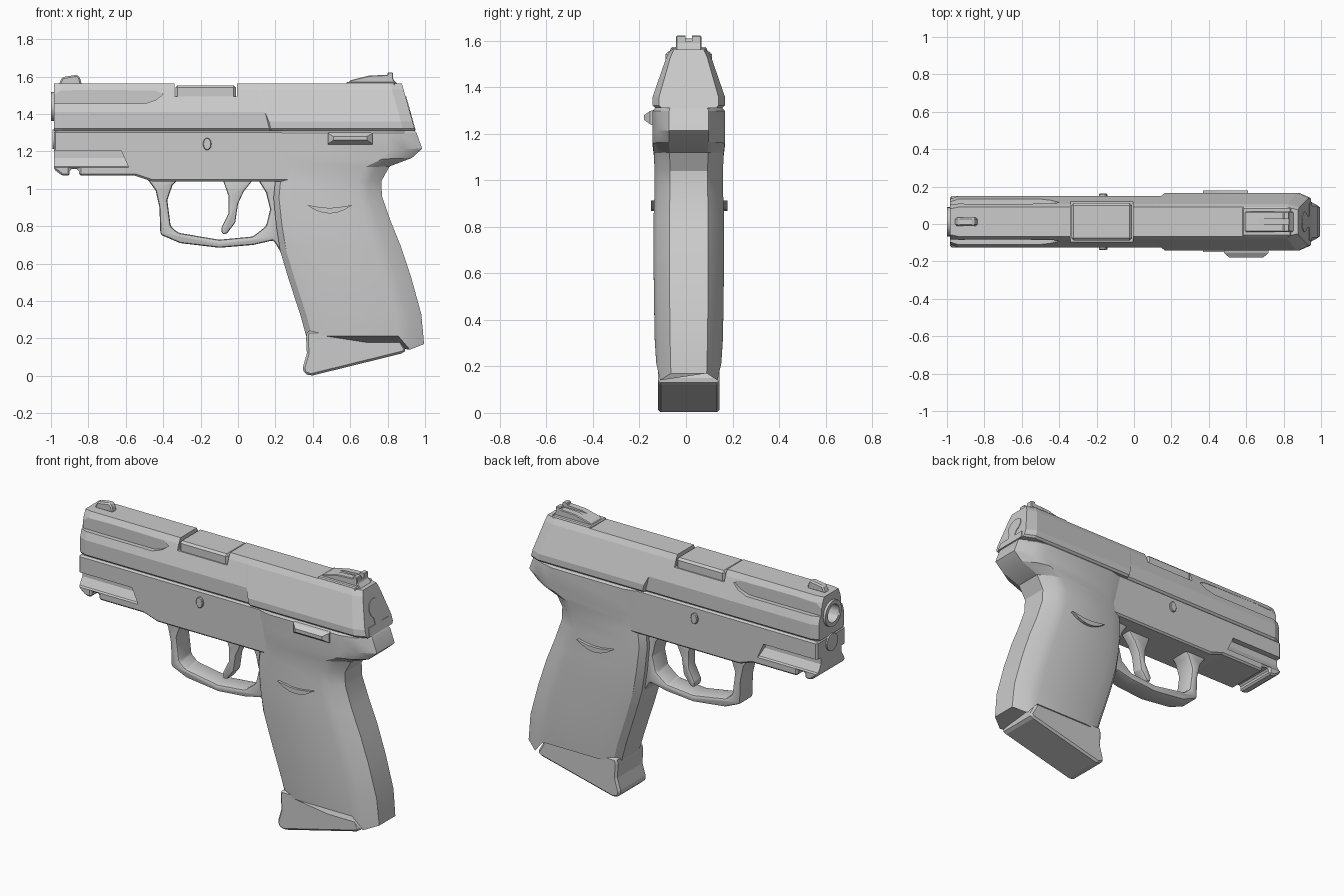
import bpy, bmesh, math

if "Cube" in bpy.data.objects:
    bpy.data.objects.remove(bpy.data.objects["Cube"])

C = 0.012  # centre plane of the body in y


def finish(name, bm, bevel=0.0, segs=1, smooth=False):
    bmesh.ops.recalc_face_normals(bm, faces=bm.faces)
    me = bpy.data.meshes.new(name)
    bm.to_mesh(me)
    bm.free()
    ob = bpy.data.objects.new(name, me)
    bpy.context.collection.objects.link(ob)
    bpy.ops.object.select_all(action='DESELECT')
    bpy.context.view_layer.objects.active = ob
    ob.select_set(True)
    if bevel:
        m = ob.modifiers.new("bevel", 'BEVEL')
        m.width, m.segments, m.limit_method = bevel, segs, 'ANGLE'
        bpy.ops.object.modifier_apply(modifier=m.name)
    if smooth:
        bpy.ops.object.shade_smooth_by_angle(angle=math.radians(25))
    return ob


def loft(name, rings, **kw):
    bm = bmesh.new()
    vs = [[bm.verts.new(p) for p in r] for r in rings]
    n = len(vs[0])
    for a, b in zip(vs, vs[1:]):
        for i in range(n):
            bm.faces.new((a[i], a[(i + 1) % n], b[(i + 1) % n], b[i]))
    bm.faces.new(vs[0])
    bm.faces.new(vs[-1])
    return finish(name, bm, **kw)


def prism(name, pts, y0, y1, **kw):
    """Side profile (x, z) extruded from y0 to y1, measured from the centre plane."""
    return loft(name, [[(x, C + y, z) for x, z in pts] for y in (y0, y1)], **kw)


def rod(name, x0, x1, r, z, n=24):
    ring = [(r * math.cos(2 * math.pi * i / n), r * math.sin(2 * math.pi * i / n)) for i in range(n)]
    return loft(name, [[(x, C + a, z + b) for a, b in ring] for x in (x0, x1)], smooth=True)


def box(name, x0, x1, hw, z0, z1, **kw):
    return prism(name, [(x0, z0), (x1, z0), (x1, z1), (x0, z1)], -hw, hw, **kw)


def cut(ob, *cutters):
    bpy.context.view_layer.objects.active = ob
    for c in cutters:
        m = ob.modifiers.new("cut", 'BOOLEAN')
        m.operation, m.object, m.solver = 'DIFFERENCE', c, 'EXACT'
        bpy.ops.object.modifier_apply(modifier=m.name)
        bpy.data.objects.remove(c)


# slide: lofted cross-sections, narrow in front, wider and slanted behind
narrow = [(.125, 1.31), (.137, 1.322), (.137, 1.41), (.095, 1.53), (.078, 1.562)]
wide = [(.143, 1.31), (.155, 1.322), (.155, 1.36), (.096, 1.53), (.078, 1.562)]


def slide_ring(x, half, k=0.0, s=1.0):
    full = half + [(-w, z) for w, z in reversed(half)]
    return [(x - k * (z - 1.31), C + w * s, z) for w, z in full]


slide = loft("slide", [
    slide_ring(-.985, narrow, 0, .88), slide_ring(-.94, narrow),
    slide_ring(.17, narrow, .25), slide_ring(.178, wide, .25),
    slide_ring(.885, wide, .28), slide_ring(.947, wide, .28, .82)])
scoop = [(-1.1, 1.455), (-.50, 1.455), (-.44, 1.475), (-.40, 1.505), (-.44, 1.525), (-.8, 1.53), (-1.1, 1.52)]
cut(slide, box("port_cutter", -.34, -.006, .3, 1.495, 1.7),
    rod("bore_cutter", -1.2, -.6, .078, 1.44),
    prism("scoop_cutter_a", scoop, -.3, -.094), prism("scoop_cutter_b", scoop, .094, .3))

# barrel, chamber block and guide rod end
barrel = rod("barrel", -1.0, -.55, .078, 1.44)
cut(barrel, rod("barrel_cutter", -1.2, -.65, .054, 1.44))
box("chamber_block", -.335, -.011, .1, 1.47, 1.553, bevel=.012)
rod("guide_rod_end", -.993, -.9, .052, 1.265)

# sights
prism("front_sight", [(-.96, 1.555), (-.94, 1.597), (-.86, 1.61), (-.845, 1.595), (-.835, 1.555)],
      -.022, .022, bevel=.008)
box("rear_sight_base", .58, .84, .078, 1.55, 1.572, bevel=.006)
rear = prism("rear_sight", [(.585, 1.56), (.60, 1.58), (.70, 1.605), (.80, 1.61), (.80, 1.622),
                            (.83, 1.622), (.83, 1.585), (.855, 1.56)], -.054, .054, bevel=.004)
cut(rear, box("sight_notch_cutter", .66, .95, .014, 1.596, 1.7))

# rear plate with keyhole outline, following the slant of the slide end
arc = [(.055 * math.sin(a), 1.44 - .055 * math.cos(a))
       for a in [math.radians(35 + i * 290 / 16) for i in range(17)]]
plate = [(-.03, 1.36), (-.095, 1.36), (-.105, 1.312), (.105, 1.312), (.095, 1.36), (.03, 1.36)] + arc
loft("rear_plate", [[(.947 + d - .28 * (z - 1.31), C + y, z) for y, z in plate] for d in (-.02, .004)])

# front frame with accessory rail
frame = prism("frame", [(-.985, 1.31), (.3, 1.31), (.3, 1.04), (-.46, 1.04), (-.55, 1.07), (-.85, 1.07),
                        (-.85, 1.105), (-.90, 1.105), (-.90, 1.07), (-.94, 1.07), (-.985, 1.105)],
              -.137, .137, bevel=.01)
for s in (-1, 1):
    sec = [(.10, 1.205), (.3, 1.205), (.3, 1.04), (.125, 1.12), (.10, 1.165)]
    cut(frame, loft("rail_cutter", [[(x + (1.205 - z) * sh, C + s * y, z) for y, z in sec]
                                    for x, sh in ((-1.2, 0), (-.625, .45))]))

# trigger guard and trigger
prism("trigger_guard", [
    (-.49, 1.06), (-.44, .99), (-.42, .90), (-.415, .755), (-.31, .71), (-.1, .685), (.08, .70), (.19, .725),
    (.26, .61), (.32, .75), (.28, 1.06), (.10, 1.06), (.15, .98), (.172, .89), (.15, .80), (.08, .745),
    (-.1, .728), (-.32, .765), (-.36, .80), (-.378, .94), (-.35, 1.02), (-.31, 1.06)],
    -.065, .065, bevel=.014, segs=2, smooth=True)
prism("trigger", [(-.085, 1.06), (-.05, .96), (-.05, .87), (-.09, .79), (-.085, .757), (-.06, .76),
                  (-.015, .82), (.0, .92), (.03, .985), (.09, 1.06)],
      -.036, .036, bevel=.01, segs=2, smooth=True)

# grip: stacked sections (front x, z, back x, z, half width)
stack = [(.364, .214, .995, .17, .140), (.335, .32, .98, .33, .147), (.27, .52, .925, .53, .150),
         (.225, .67, .868, .70, .152), (.205, .80, .815, .83, .152), (.19, .95, .770, .96, .147),
         (.20, 1.05, .766, 1.04, .147), (.215, 1.10, .81, 1.12, .150), (.207, 1.14, .93, 1.165, .155),
         (.19, 1.2, .985, 1.215, .155), (.167, 1.298, .955, 1.298, .155), (.165, 1.31, .945, 1.31, .145)]
shape = [(0, .6), (.05, .85), (.18, 1), (.78, 1), (.88, .88), (1, .55)]
rings = []
for i, (xf, zf, xb, zb, hw) in enumerate(stack):
    half = []
    for j, (u, w) in enumerate(shape):
        z = zf + (zb - zf) * u
        if i == 0:
            z = (.214, .214, .214, .214, .14, .17)[j]
        half.append((xf + (xb - xf) * u, w * hw, z))
    rings.append([(x, C + y, z) for x, y, z in half] + [(x, C - y, z) for x, y, z in reversed(half)])
loft("grip", rings, smooth=True)

# magazine base
prism("magazine_base", [(.37, .24), (.866, .24), (.866, .20), (.90, .14), (.885, .122), (.39, 0), (.355, .012),
                        (.345, .04), (.368, .12), (.364, .206)], -.132, .132, bevel=.016)

# takedown pin, passing through both sides
prism("takedown_pin", [(-.165 + .023 * math.cos(a), 1.24 + .034 * math.sin(a))
                       for a in [i * math.pi / 6 for i in range(12)]], -.15, .15, bevel=.004)

# thumb ridges: one crescent on each side of the grip
ridge = [(.49 + .12 * t, .868 + .045 * t * t) for t in (-1, -.66, -.33, 0, .33, .66, 1)]
ridge += [(.49 + .12 * t, .898 + .02 * t * t) for t in (.66, .33, 0, -.33, -.66)]
for side, y0, y1 in (("left", -.163, -.13), ("right", .13, .167)):
    prism("thumb_ridge_" + side, ridge, y0, y1)

# safety lever: tapered bar on the front side only
bars = ((-.15, .48, .72, 1.235, 1.302), (-.166, .48, .72, 1.24, 1.298), (-.192, .51, .69, 1.26, 1.28))
loft("safety_lever", [[(x0, C + y, z0), (x1, C + y, z0), (x1, C + y, z1), (x0, C + y, z1)]
                      for y, x0, x1, z0, z1 in bars])
